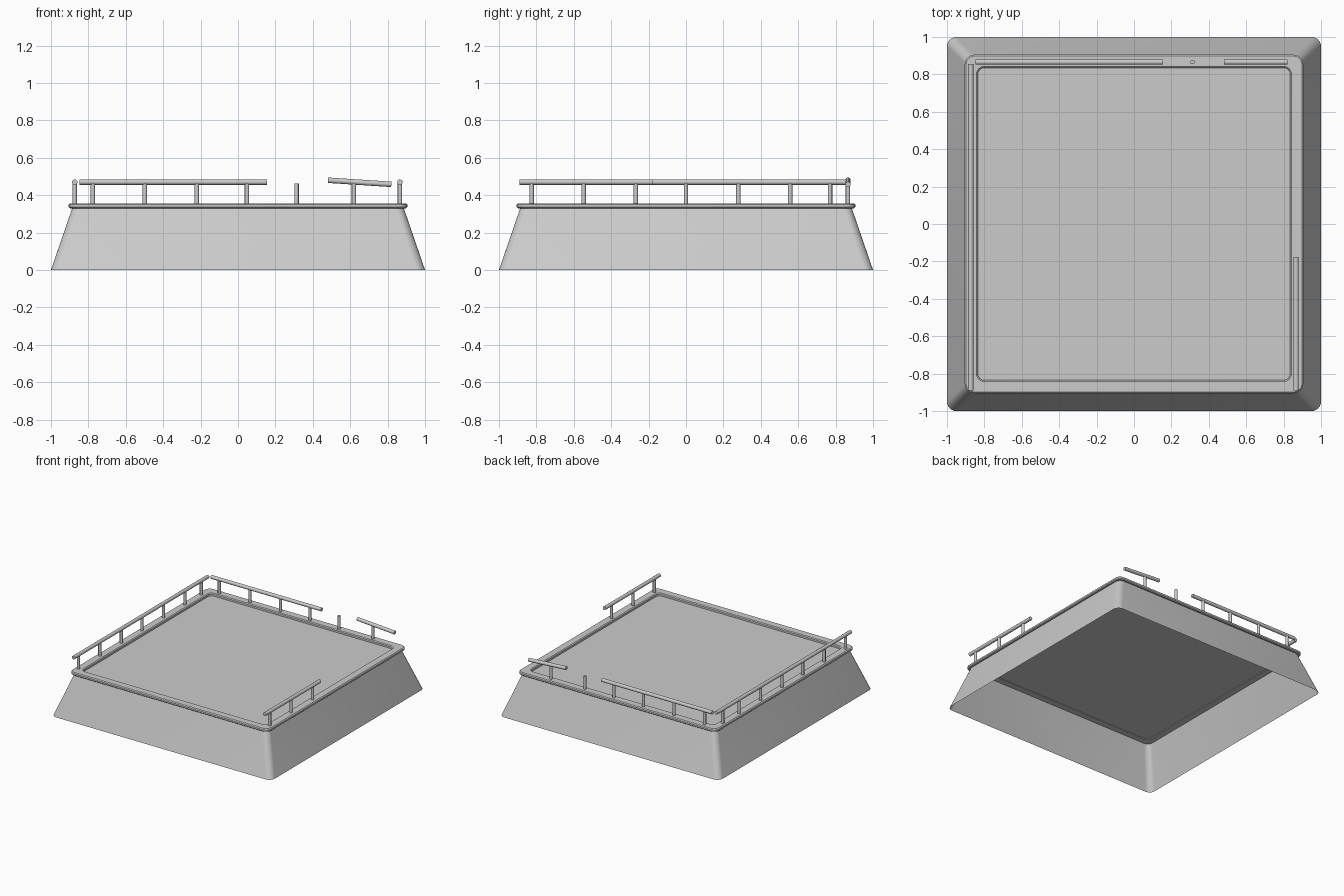
import bpy, bmesh, math
from mathutils import Vector

if "Cube" in bpy.data.objects:
    bpy.data.objects.remove(bpy.data.objects["Cube"])


def rounded_square(half, z, rad, seg=6):
    pts = []
    for q, (sx, sy) in enumerate(((1, 1), (-1, 1), (-1, -1), (1, -1))):
        for i in range(seg + 1):
            a = math.radians(90 * (q + i / seg))
            pts.append((sx * (half - rad) + rad * math.cos(a),
                        sy * (half - rad) + rad * math.sin(a), z))
    return pts


def finish(name, bm):
    me = bpy.data.meshes.new(name)
    bm.to_mesh(me)
    bm.free()
    ob = bpy.data.objects.new(name, me)
    bpy.context.collection.objects.link(ob)
    bpy.ops.object.select_all(action='DESELECT')
    ob.select_set(True)
    bpy.context.view_layer.objects.active = ob
    bpy.ops.object.shade_smooth_by_angle(angle=math.radians(35))
    return ob


def loft(name, sections, closed=False, cap=False):
    bm = bmesh.new()
    rings = [[bm.verts.new(p) for p in rounded_square(*s)] for s in sections]
    pairs = list(zip(rings, rings[1:]))
    if closed:
        pairs.append((rings[-1], rings[0]))
    for a, b in pairs:
        n = len(a)
        for i in range(n):
            j = (i + 1) % n
            bm.faces.new((a[i], a[j], b[j], b[i]))
    if cap:
        bm.faces.new(rings[-1])
    if closed:
        bmesh.ops.recalc_face_normals(bm, faces=bm.faces)
    return finish(name, bm)


def rod(name, a, b, radius, sides=16):
    a, b = Vector(a), Vector(b)
    bm = bmesh.new()
    bmesh.ops.create_cone(bm, cap_ends=True, segments=sides, radius1=radius,
                          radius2=radius, depth=(b - a).length)
    rot = (b - a).to_track_quat('Z', 'Y').to_matrix()
    bmesh.ops.rotate(bm, matrix=rot, verts=bm.verts)
    bmesh.ops.translate(bm, vec=(a + b) / 2, verts=bm.verts)
    return finish(name, bm)


# Sloping skirt, open underneath
loft("sloped_walls", [(1.0, 0.0, 0.05), (0.885, 0.335, 0.045)])

# Rounded rim around the deck
loft("rim", [(0.835, 0.33, 0.035), (0.898, 0.33, 0.045), (0.905, 0.336, 0.05),
             (0.905, 0.349, 0.05), (0.898, 0.356, 0.045),
             (0.842, 0.356, 0.04), (0.835, 0.350, 0.035)], closed=True)

# Recessed deck panel
bm = bmesh.new()
bm.faces.new([bm.verts.new(p) for p in rounded_square(0.837, 0.335, 0.035)])
finish("deck_panel", bm)

# Handrails (the back right one is broken and tilted)
RZ, RR = 0.47, 0.0145
LX, RX, BY = -0.873, 0.866, 0.866
rod("left_rail", (LX, -0.89, RZ), (LX, 0.855, RZ), RR)
rod("right_rail", (RX, -0.89, RZ), (RX, -0.177, RZ), RR)
rod("back_rail", (-0.848, BY, RZ), (0.155, BY, RZ), RR)
rod("broken_rail", (0.481, BY, 0.48), (0.82, BY, 0.458), RR)

# Posts under the rails, plus one standing alone
posts = [(LX, y) for y in (-0.825, -0.547, -0.268, 0.0, 0.28, 0.557, 0.77)]
posts += [(RX, y) for y in (-0.825, -0.547, -0.268)]
posts += [(x, BY) for x in (-0.776, -0.498, -0.22, 0.048, 0.313, 0.62)]
for i, (x, y) in enumerate(posts):
    rod(f"post_{i + 1}", (x, y, 0.345), (x, y, 0.462), 0.012, 12)
